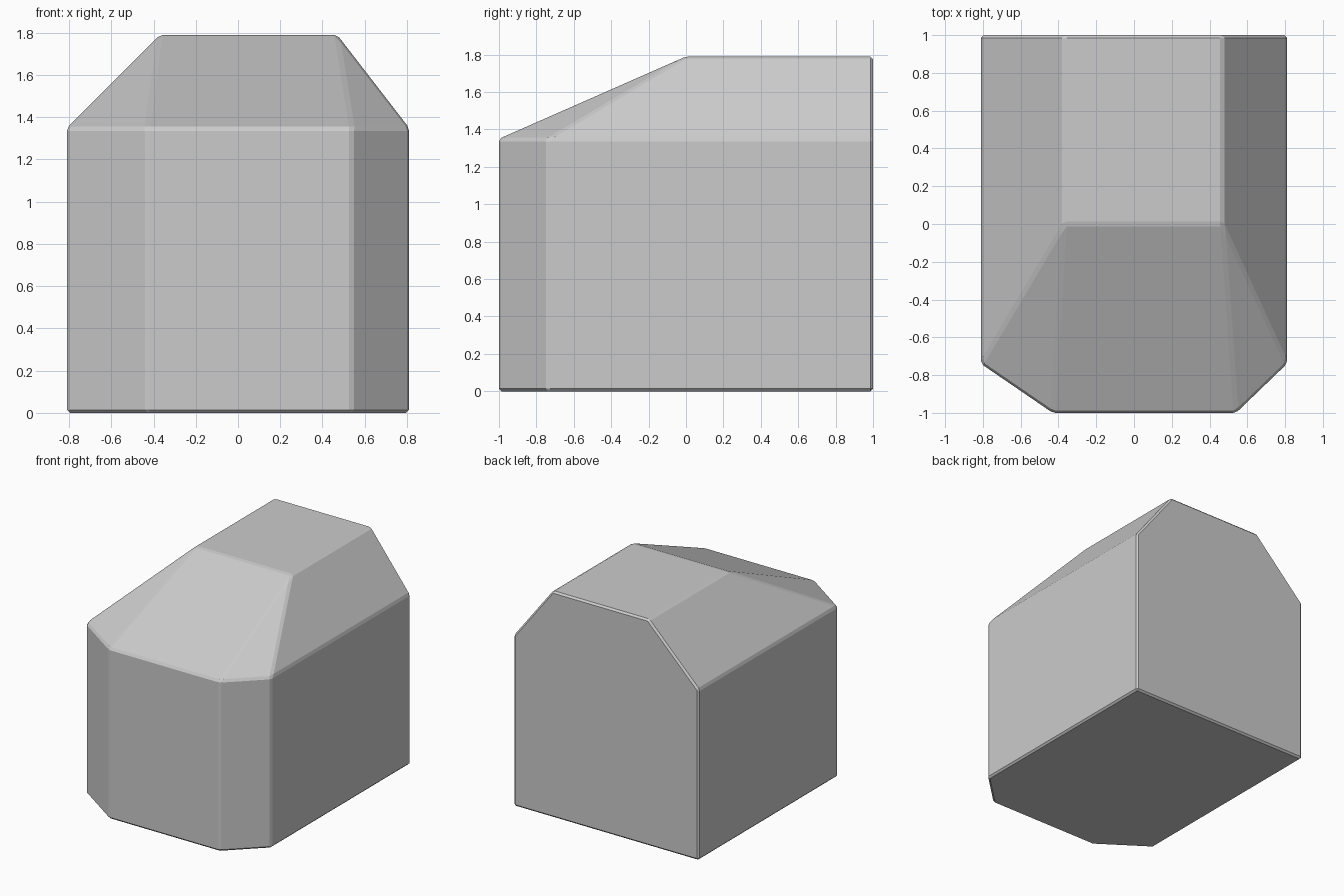
import bpy, bmesh

if "Cube" in bpy.data.objects:
    bpy.data.objects.remove(bpy.data.objects["Cube"])

WALL_TOP, ROOF_TOP = 1.35, 1.79

# Wall outline, counter-clockwise from the back left corner
plan = [(-.81, 1), (-.81, .12), (-.81, -.74), (-.43, -1),
        (.54, -1), (.81, -.74), (.81, .12), (.81, 1)]
# Flat roof corners, and which one each wall point rises to
roof_plan = [(-.37, 1), (-.37, 0), (.47, 0), (.47, 1)]
rises_to = [0, 1, 1, 1, 2, 2, 2, 3]

bm = bmesh.new()


def ring(points, z):
    return [bm.verts.new((x, y, z)) for x, y in points]


base, eave, roof = ring(plan, 0), ring(plan, WALL_TOP), ring(roof_plan, ROOF_TOP)

# Walls and sloping roof panels
for i in range(len(plan) - 1):
    bm.faces.new((base[i], base[i + 1], eave[i + 1], eave[i]))
    panel = [eave[i], eave[i + 1], roof[rises_to[i + 1]], roof[rises_to[i]]]
    bm.faces.new(list(dict.fromkeys(panel)))

# Underside, flat roof and back wall
bm.faces.new(base[::-1])
bm.faces.new(roof)
bm.faces.new((base[-1], base[0], eave[0], roof[0], roof[-1], eave[-1]))
bmesh.ops.recalc_face_normals(bm, faces=bm.faces)

mesh = bpy.data.meshes.new("building_shell")
bm.to_mesh(mesh)
bm.free()
shell = bpy.data.objects.new("building_shell", mesh)
bpy.context.collection.objects.link(shell)

# Narrow chamfer on the real corners, leaving the flush side seams alone
chamfer = shell.modifiers.new("chamfer", 'BEVEL')
chamfer.width = 0.014
chamfer.segments = 1
chamfer.limit_method = 'ANGLE'
chamfer.angle_limit = 0.1
